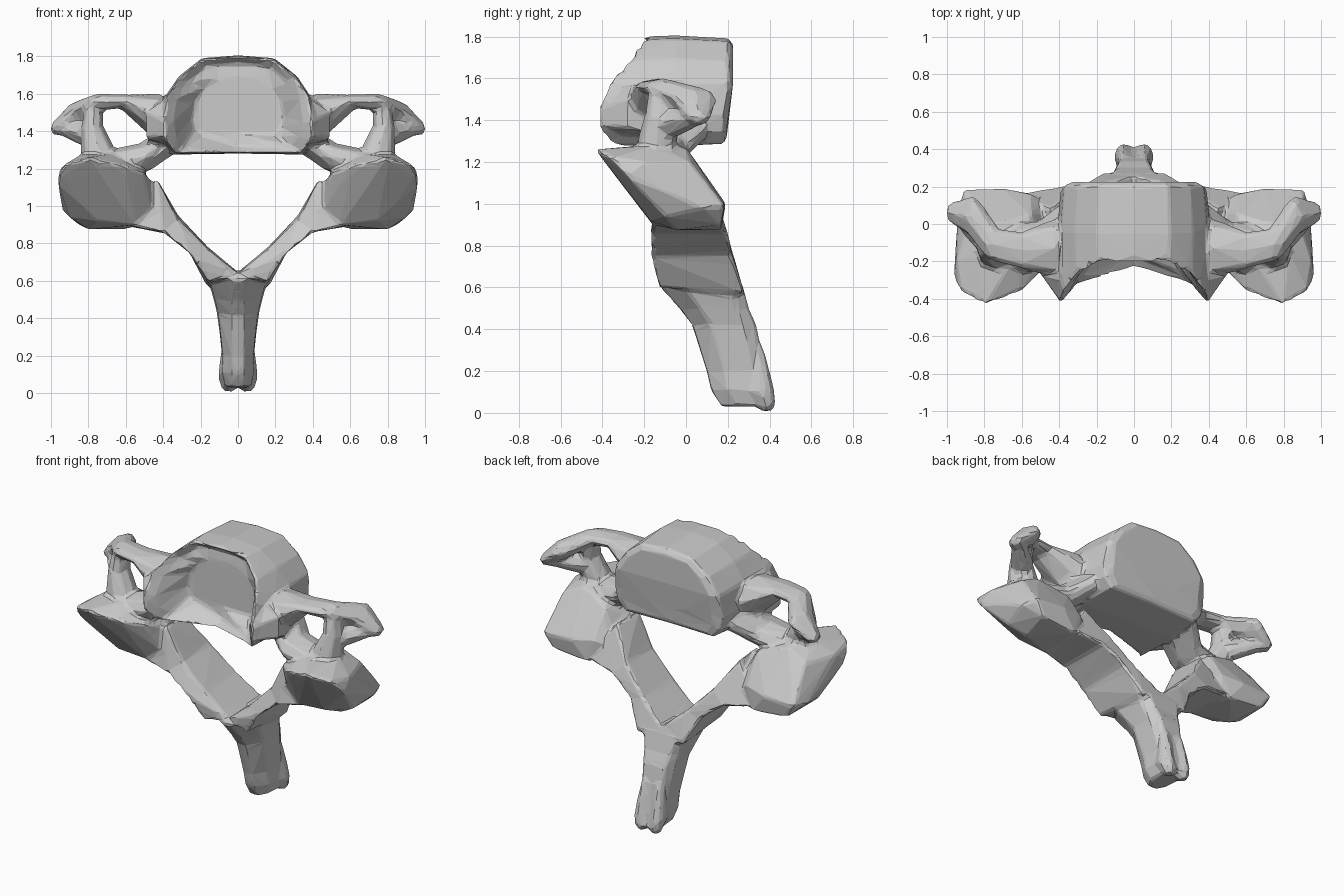
import bpy, bmesh
from mathutils import Vector

bm = bmesh.new()


def hull(pts):
    vs = [bm.verts.new(p) for p in pts]
    r = bmesh.ops.convex_hull(bm, input=vs)
    junk = {v for v in r["geom_interior"] + r["geom_unused"] if isinstance(v, bmesh.types.BMVert)}
    bmesh.ops.delete(bm, geom=list(junk), context='VERTS')


def flip(pts):
    return [(-x, y, z) for x, y, z in pts]


def pair(pts):
    """One closed piece on each side."""
    hull(pts)
    hull(flip(pts))


def knob(n):
    """Corner points of a chamfered block: centre, then half sizes."""
    c, r = Vector(n[:3]), n[3:]
    out = []
    for a in (-1, 1):
        for b in (-1, 1):
            for k in range(3):
                d = [0, 0, 0]
                d[(k + 1) % 3], d[(k + 2) % 3] = a * .72 * r[(k + 1) % 3], b * .72 * r[(k + 2) % 3]
                out.append(tuple(c + Vector(d)))
    for k in range(3):
        for s in (-1, 1):
            d = [0, 0, 0]
            d[k] = s * r[k]
            out.append(tuple(c + Vector(d)))
    return out


def chain(nodes):
    for a, b in zip(nodes, nodes[1:]):
        pair(knob(a) + knob(b))


# Body: rings along y, with a hollow front and raised side lips
half = [(0, 1.80), (.19, 1.785), (.31, 1.69), (.385, 1.58), (.405, 1.43), (.385, 1.34), (.33, 1.28)]
lip = [-.21, -.21, -.27, -.37, -.43, -.41, -.34]
full = half + [(0, 1.285)] + [(-x, z) for x, z in reversed(half[1:])]
lips = lip + [-.23] + lip[:0:-1]


def ring(s, ys, mid=1.53):
    return [bm.verts.new((x * s, y, mid + (z - mid) * s)) for (x, z), y in zip(full, ys)]


n = len(full)
rings = [ring(.86, [.225 if z > 1.5 else .195 for _, z in full]),
         ring(.97, [.205 if z > 1.5 else .18 for _, z in full]),
         ring(1.02, [-.05] * n),
         ring(1, lips),
         ring(.86, [y + .06 for y in lips]),
         ring(.6, [-.16] * n)]
for a, b in zip(rings, rings[1:]):
    for i in range(n):
        j = (i + 1) % n
        bm.faces.new((a[i], a[j], b[j], b[i]))
bm.faces.new(rings[0])
bm.faces.new(rings[-1])

# Side lip buttress
pair([(.39, -.42, 1.46), (.39, -.42, 1.37), (.49, -.28, 1.50), (.49, -.28, 1.36), (.46, -.05, 1.55),
      (.46, -.03, 1.33), (.34, -.3, 1.6), (.34, -.3, 1.32), (.3, 0, 1.62), (.3, 0, 1.3)])
# Side wings: upper bar, outer strut, tip web, lower bar
chain([(.42, -.13, 1.48, .1, .16, .12), (.60, -.14, 1.56, .06, .1, .035), (.75, -.11, 1.555, .06, .09, .045),
       (.86, .04, 1.50, .06, .11, .06), (.965, .06, 1.415, .04, .06, .04)])
chain([(.77, -.1, 1.53, .05, .08, .05), (.78, -.12, 1.42, .06, .08, .06), (.74, -.14, 1.27, .1, .1, .07)])
chain([(.95, .06, 1.42, .04, .05, .04), (.80, -.08, 1.38, .06, .08, .07)])
chain([(.36, -.02, 1.36, .08, .15, .07), (.5, -.12, 1.26, .075, .14, .08), (.74, -.14, 1.21, .08, .12, .08)])

# Joint pillars
pair([(.6, -.36, 1.21), (.8, -.435, 1.26), (.93, -.36, 1.22), (.965, -.28, 1.13), (.95, -.2, 1.2),
      (.65, -.2, 1.28), (.83, -.15, 1.28), (.75, 0, 1.27), (.88, .02, 1.2), (.91, .185, .99),
      (.94, .08, .98), (.7, .19, 1.0), (.55, .16, 1.02), (.55, .05, 1.2), (.5, -.26, 1.18),
      (.45, -.1, 1.12), (.85, .17, .9), (.6, .17, .875), (.8, -.05, .875), (.55, -.16, .9),
      (.75, -.17, .92), (.9, -.1, .94), (.44, .1, .95), (.46, -.15, .98)])

# Arch plates
arch = [[(.43, -.13, 1.14), (.45, .08, 1.14), (.58, .17, .89), (.56, -.16, .89)],
        [(.32, -.12, .93), (.32, .17, .95), (.40, .2, .86), (.40, -.17, .86)],
        [(.16, -.11, .77), (.16, .22, .78), (.26, .22, .755), (.26, -.17, .75)],
        [(-.02, -.1, .62), (-.02, .26, .63), (.165, .28, .57), (.16, -.13, .60)]]
for a, b in zip(arch, arch[1:]):
    pair(a + b)

# Spine: wedge-shaped slices (front y, back y, z, half width)
spine = [(-.13, .27, .61, .16), (-.03, .30, .5, .13), (.03, .335, .42, .11), (.1, .38, .2, .085),
         (.12, .40, .11, .09), (.17, .41, .03, .07)]
cuts = []
for f, b, z, w in spine:
    s = [(.03, f, z), (w * .95, f + (b - f) * .3, z), (w, b - .06, z), (w * .7, b, z)]
    cuts.append(s + flip(s))
for a, b in zip(cuts, cuts[1:]):
    hull(a + b)

# Forked tip
chain([(.05, .345, .3, .03, .03, .03), (.06, .36, .1, .047, .065, .06), (.05, .385, .045, .045, .045, .045)])

bmesh.ops.recalc_face_normals(bm, faces=bm.faces)
mesh = bpy.data.meshes.new("vertebra")
bm.to_mesh(mesh)
bm.free()
bone = bpy.data.objects.new("vertebra", mesh)
bpy.context.collection.objects.link(bone)
mat = bpy.data.materials.new("pale grey bone")
mat.diffuse_color = (.6, .6, .6, 1)
mesh.materials.append(mat)

# Fuse the pieces and reduce to broad flat facets
m = bone.modifiers.new("fuse", 'REMESH')
m.mode, m.voxel_size = 'VOXEL', .014
m = bone.modifiers.new("soften", 'SMOOTH')
m.factor, m.iterations = .5, 4
m = bone.modifiers.new("facet", 'DECIMATE')
m.ratio = .04
m.use_symmetry = True
